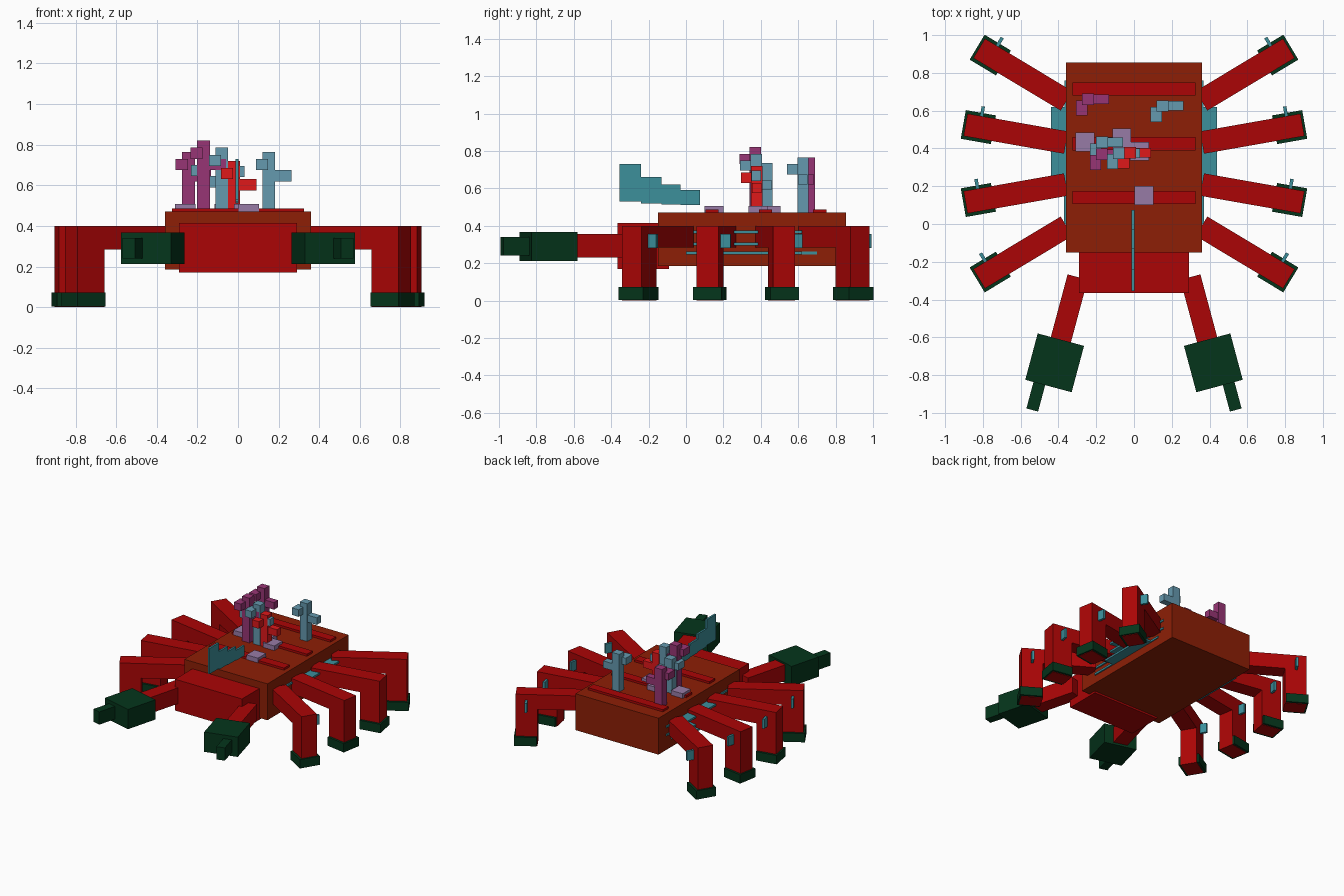
import bpy, math
from mathutils import Matrix, Vector

if "Cube" in bpy.data.objects:
    bpy.data.objects.remove(bpy.data.objects["Cube"])


def material(name, rgb):
    m = bpy.data.materials.new(name)
    m.diffuse_color = (*[(c / 255) ** 2.2 for c in rgb], 1)
    m.use_nodes = True
    m.node_tree.nodes["Principled BSDF"].inputs["Base Color"].default_value = m.diffuse_color
    return m


RED = material("shell_red", (170, 13, 14))
BROWN = material("back_brown", (140, 36, 14))
GREEN = material("claw_green", (13, 56, 33))
TEAL = material("fin_teal", (62, 142, 154))
BLUE = material("coral_blue", (101, 152, 173))
PURPLE = material("coral_purple", (150, 56, 116))
SCARLET = material("coral_scarlet", (222, 30, 32))
LILAC = material("pad_lilac", (150, 122, 165))

CORNERS = [(x, y, z) for x in (0, 1) for y in (0, 1) for z in (0, 1)]
FACES = [(0, 1, 3, 2), (4, 6, 7, 5), (0, 4, 5, 1), (2, 3, 7, 6), (0, 2, 6, 4), (1, 5, 7, 3)]


def blocks(name, mat, boxes, frame=Matrix(), mirror=False):
    """One object from (x0, x1, y0, y1, z0, z1) boxes, placed by frame."""
    verts, faces = [], []
    for b in boxes:
        n = len(verts)
        verts += [frame @ Vector((b[x], b[2 + y], b[4 + z])) for x, y, z in CORNERS]
        faces += [[n + i for i in f] for f in FACES]
    mesh = bpy.data.meshes.new(name)
    mesh.from_pydata(verts, [], faces)
    mesh.materials.append(mat)
    ob = bpy.data.objects.new(name, mesh)
    bpy.context.collection.objects.link(ob)
    if mirror:
        ob.modifiers.new("mirror", 'MIRROR').use_mirror_merge = False
    return ob


def place(x, y, degrees):
    return Matrix.Translation((x, y, 0)) @ Matrix.Rotation(math.radians(degrees), 4, 'Z')


# Body, head and back ridges
blocks("body", BROWN, [(-0.36, 0.36, -0.15, 0.855, 0.185, 0.47)])
blocks("head", RED, [(-0.29, 0.29, -0.365, -0.09, 0.17, 0.415)])
blocks("back_ridges", RED, [(-0.325, 0.325, y, y + 0.07, 0.46, 0.487) for y in (0.105, 0.39, 0.68)])

# Legs: local x runs outward, origin at the outer end of the leg
legs = [("rear", 0.82, 0.93, 31), ("mid_rear", 0.892, 0.525, 10),
        ("mid_front", 0.892, 0.115, -10), ("front", 0.82, -0.29, -31)]
for name, x, y, angle in legs:
    f = place(x, y, angle)
    blocks(name + "_leg", RED, [(-0.54, -0.155, -0.06, 0.06, 0.285, 0.4),
                                (-0.155, 0, -0.06, 0.06, 0, 0.4)], f, True)
    blocks(name + "_foot", GREEN, [(-0.15, 0.012, -0.077, 0.077, 0.003, 0.072)], f, True)
    blocks(name + "_leg_fin", TEAL, [(-0.085, -0.067, 0.05, 0.112, 0.28, 0.355)], f, True)

# Arms and claws: local -y runs outward, origin at the claw centre
claw = place(0.42, -0.735, 15)
blocks("arm", RED, [(-0.055, 0.055, 0.12, 0.47, 0.23, 0.355)], claw, True)
blocks("claw", GREEN, [(-0.127, 0.127, -0.127, 0.127, 0.213, 0.368)], claw, True)
blocks("pincer", GREEN, [(0.018, 0.082, -0.272, -0.12, 0.24, 0.34)], claw, True)

# Stepped fin above the head
blocks("head_fin", TEAL, [(-0.012, 0.003, -0.355, -0.24, 0.53, 0.73),
                          (-0.012, 0.003, -0.24, -0.13, 0.52, 0.66),
                          (-0.012, 0.003, -0.13, -0.03, 0.515, 0.62),
                          (-0.012, 0.003, -0.03, 0.075, 0.51, 0.59)])

# Thin stepped fins along the flanks
for i, z in enumerate((0.247, 0.295, 0.36)):
    blocks(f"flank_fin_{i + 1}", TEAL, [(0.35, 0.37, 0.0, 0.2, z, z + 0.015),
                                        (0.35, 0.44, 0.2, 0.62, z, z + 0.015),
                                        (0.35, 0.367, 0.62, 0.7 if i == 0 else 0.76, z, z + 0.015)],
           mirror=True)

# Branching corals: (colour, trunk corner x, y, top height)
corals = [(BLUE, 0.12, 0.595, 0.765), (PURPLE, -0.275, 0.63, 0.765), (PURPLE, -0.202, 0.34, 0.82),
          (BLUE, -0.112, 0.345, 0.785), (BLUE, -0.2, 0.402, 0.735), (SCARLET, -0.052, 0.348, 0.72)]
for i, (mat, x, y, top) in enumerate(corals):
    blocks(f"coral_{i + 1}", mat, [(x, x + 0.063, y, y + 0.06, 0.46, top),
                                   (x + 0.063, x + 0.143, y + 0.005, y + 0.055, top - 0.145, top - 0.09),
                                   (x - 0.032, x + 0.028, y - 0.055, y + 0.025, top - 0.09, top - 0.035)])

# Flat square pads on the back
blocks("pads", LILAC, [(x, x + 0.1, y, y + 0.1, 0.465, 0.507)
                       for x, y in ((-0.31, 0.385), (-0.115, 0.405), (-0.02, 0.335), (0.003, 0.1))])
